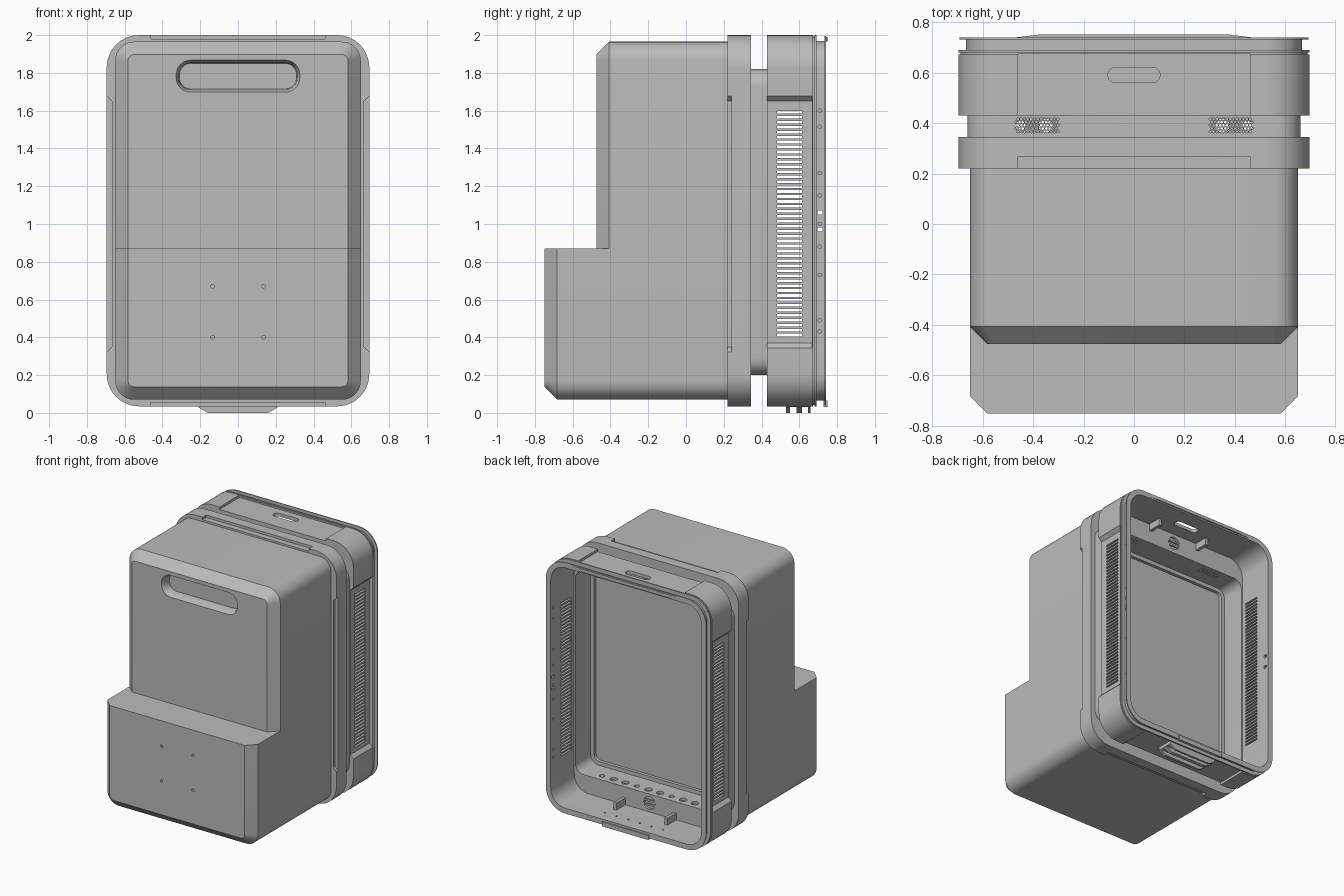
import bpy, bmesh, math
from mathutils import Vector, Matrix

if "Cube" in bpy.data.objects:
    bpy.data.objects.remove(bpy.data.objects["Cube"], do_unlink=True)

GREY = (0.5, 0.5, 0.5, 1)
mat = bpy.data.materials.new("casing grey")
mat.use_nodes = True
mat.diffuse_color = GREY
mat.node_tree.nodes["Principled BSDF"].inputs["Base Color"].default_value = GREY


def finish(bm, name):
    bmesh.ops.recalc_face_normals(bm, faces=bm.faces)
    me = bpy.data.meshes.new(name)
    bm.to_mesh(me)
    bm.free()
    me.materials.append(mat)
    ob = bpy.data.objects.new(name, me)
    bpy.context.collection.objects.link(ob)
    return ob


def section(y, hw, z0, z1, r, steps=8):
    """Rounded rectangle in the plane at depth y."""
    pts = []
    corners = ((hw - r, z1 - r), (r - hw, z1 - r), (r - hw, z0 + r), (hw - r, z0 + r))
    for k, (cx, cz) in enumerate(corners):
        for i in range(steps + 1):
            a = math.pi / 2 * (k + i / steps)
            pts.append(Vector((cx + r * math.cos(a), y, cz + r * math.sin(a))))
    return pts


def loft(bm, sections, closed=False):
    """Skin the sections; closed joins last to first, otherwise ends are capped."""
    rings = [[bm.verts.new(p) for p in s] for s in sections]
    pairs = list(zip(rings, rings[1:]))
    if closed:
        pairs.append((rings[-1], rings[0]))
    for a, b in pairs:
        n = len(a)
        for i in range(n):
            j = (i + 1) % n
            bm.faces.new((a[i], a[j], b[j], b[i]))
    if not closed:
        bm.faces.new(rings[0])
        bm.faces.new(rings[-1])


def box(bm, x0, x1, y0, y1, z0, z1):
    m = Matrix.Translation(((x0 + x1) / 2, (y0 + y1) / 2, (z0 + z1) / 2))
    m = m @ Matrix.Diagonal((x1 - x0, y1 - y0, z1 - z0, 1))
    bmesh.ops.create_cube(bm, size=1, matrix=m)


def rod(bm, loc, r, depth, axis, sides=16):
    rot = Vector((0, 0, 1)).rotation_difference(Vector(axis)).to_matrix().to_4x4()
    bmesh.ops.create_cone(bm, cap_ends=True, segments=sides, radius1=r, radius2=r,
                          depth=depth, matrix=Matrix.Translation(loc) @ rot)


def cut(ob, bm):
    """Subtract the cutter mesh from the object and discard the cutter."""
    cutter = finish(bm, "cutter")
    cutter.hide_render = True
    mod = ob.modifiers.new("cut", 'BOOLEAN')
    mod.operation, mod.solver, mod.object = 'DIFFERENCE', 'EXACT', cutter
    bpy.context.view_layer.objects.active = ob
    bpy.ops.object.modifier_apply(modifier="cut")
    bpy.data.objects.remove(cutter, do_unlink=True)


def side_recess(bm, y0, y1, z0, z1):
    """Pair of shallow side cutters with sloped ends."""
    for s in (-1, 1):
        prof = ((0.668, z0 + 0.03), (0.728, z0 - 0.03), (0.728, z1 + 0.03), (0.668, z1 - 0.03))
        loft(bm, [[Vector((s * x, y, z)) for x, z in prof] for y in (y0, y1)])


OUT = (0.695, 0.035, 2.0, 0.17)       # outer shell outline
OPEN = (0.64, 0.22, 1.80, 0.07)       # passage through the neck


def inset(d, outline=OUT):
    hw, z0, z1, r = outline
    return (hw - d, z0 + d, z1 - d, r - d)


# Front housing: upper block and deeper lower block, both with a chamfered face
BODY = (0.65, 0.07, 1.965, 0.10)
STEP = 0.87


def body_block(name, front, keep):
    bm = bmesh.new()
    loft(bm, [section(front, *inset(0.068, BODY)), section(front + 0.068, *BODY),
              section(0.22, *BODY)])
    res = bmesh.ops.bisect_plane(bm, geom=bm.verts[:] + bm.edges[:] + bm.faces[:],
                                 plane_co=(0, 0, STEP), plane_no=(0, 0, -keep), clear_outer=True)
    edges = [e for e in res["geom_cut"] if isinstance(e, bmesh.types.BMEdge)]
    bmesh.ops.contextual_create(bm, geom=edges)
    return finish(bm, name)


upper = body_block("upper_housing", -0.475, 1)
lower = body_block("lower_housing", -0.75, -1)

bm = bmesh.new()
loft(bm, [section(-0.5, 0.34, 1.685, 1.88, 0.09), section(-0.45, 0.315, 1.71, 1.855, 0.065),
          section(-0.40, 0.31, 1.715, 1.85, 0.06)])
cut(upper, bm)
bm = bmesh.new()
for x in (-0.135, 0.135):
    for z in (0.40, 0.67):
        rod(bm, (x, -0.75, z), 0.01, 0.06, (0, 1, 0))
cut(lower, bm)

# Front collar with shallow rebates along its four sides
bm = bmesh.new()
loft(bm, [section(0.22, *OUT), section(0.345, *OUT), section(0.345, *OPEN),
          section(0.26, *OPEN), section(0.26, *inset(0.03, OPEN)),
          section(0.22, *inset(0.03, OPEN))], closed=True)
collar = finish(bm, "front_collar")
bm = bmesh.new()
side_recess(bm, 0.2, 0.242, 0.32, 1.68)
for z in (2.03, 0.005):
    box(bm, -0.46, 0.46, 0.2, 0.265, z - 0.05, z + 0.05)
cut(collar, bm)

bm = bmesh.new()
loft(bm, [section(y, *inset(0.02, OPEN)) for y in (0.21, 0.235)])
finish(bm, "inner_panel")

# Neck with perforated pads on top and a row of sockets underneath
bm = bmesh.new()
NECK = inset(-0.02, OPEN)
loft(bm, [section(0.34, *NECK), section(0.435, *NECK), section(0.435, *OPEN),
          section(0.34, *OPEN)], closed=True)
neck = finish(bm, "neck")
bm = bmesh.new()
for s in (-1, 1):
    for row in range(5):
        for i in range(13):
            x = 0.302 + 0.0132 * i + 0.0066 * (row % 2)
            rod(bm, (s * x, 0.366 + 0.0125 * row, 1.81), 0.0052, 0.08, (0, 0, 1), 6)
for i in range(10):
    rod(bm, (-0.45 + 0.1 * i, 0.39, 0.21), 0.028 if i % 3 else 0.02, 0.08, (0, 0, 1))
cut(neck, bm)

# Rear shell, open at the back, with a double-flanged rim
bm = bmesh.new()
RIM = inset(0.03)
CAVITY = inset(0.046)
loft(bm, [section(0.43, *OUT), section(0.672, *OUT), section(0.672, *inset(0.008)),
          section(0.68, *inset(0.008)), section(0.68, *OUT), section(0.69, *OUT),
          section(0.69, *RIM), section(0.732, *RIM), section(0.732, *inset(0.004)),
          section(0.74, *inset(0.004)), section(0.74, *CAVITY), section(0.45, *CAVITY),
          section(0.45, *OPEN), section(0.43, *OPEN)], closed=True)
shell = finish(bm, "rear_shell")

bm = bmesh.new()
side_recess(bm, 0.4, 0.668, 0.34, 1.68)
for z in (2.03, 0.005):
    box(bm, -0.46, 0.46, 0.4, 0.674, z - 0.05, z + 0.05)
cut(shell, bm)

bm = bmesh.new()
for i in range(46):                                   # side vents
    z = 0.405 + 0.0262 * i
    box(bm, -0.8, 0.8, 0.483, 0.615, z, z + 0.014)
for z in (0.97, 1.06):                                # rim ports
    box(bm, -0.8, 0.8, 0.695, 0.722, z - 0.011, z + 0.011)
for z in (0.43, 0.49, 0.73, 0.88, 1.0, 1.15, 1.27, 1.515, 1.6):
    rod(bm, (0.66, 0.708, z), 0.009, 0.1, (1, 0, 0), 10)
for z in (0.15, 1.88):                                # round wall vents
    rod(bm, (0, 0.44, z), 0.05, 0.06, (0, 1, 0), 24)
for i in range(6):                                    # floor screw holes
    rod(bm, (-0.25 + 0.1 * i, 0.64, 0.06), 0.008, 0.1, (0, 0, 1), 10)
cut(shell, bm)

# Carry slot through the top
bm = bmesh.new()
slot = section(0, 0.103, -0.03, 0.03, 0.029)
loft(bm, [[Vector((p.x, 0.59 + p.z, z)) for p in slot] for z in (1.9, 2.1)])
cut(shell, bm)

# Slats across the round vents and mounting tabs inside the shell
bm = bmesh.new()
for z in (0.15, 1.88):
    for dz in (-0.016, 0.016):
        box(bm, -0.05, 0.05, 0.433, 0.447, z + dz - 0.007, z + dz + 0.007)
finish(bm, "vent_slats")
bm = bmesh.new()
for x in (-0.22, 0.22):
    for z0, z1 in ((0.078, 0.135), (1.90, 1.957)):
        box(bm, x - 0.012, x + 0.012, 0.448, 0.56, z0, z1)
finish(bm, "mounting_tabs")

# Bottom latch: tapered ribs under the shell with a rear lip
bm = bmesh.new()
for y0, y1 in ((0.53, 0.55), (0.585, 0.615), (0.645, 0.66)):
    prof = ((-0.21, 0.06), (-0.21, 0.03), (-0.16, 0), (0.16, 0), (0.21, 0.03), (0.21, 0.06))
    loft(bm, [[Vector((x, y, z)) for x, z in prof] for y in (y0, y1)])
box(bm, -0.21, 0.21, 0.53, 0.66, 0.03, 0.06)
box(bm, -0.2, 0.2, 0.728, 0.75, 0.03, 0.065)
finish(bm, "bottom_latch")

# Slim cover strip on the upper rim
bm = bmesh.new()
prof = ((-0.48, 0.738), (-0.38, 0.75), (0.38, 0.75), (0.48, 0.738))
loft(bm, [[Vector((x, y, z)) for x, y in prof] for z in (1.965, 1.99)])
finish(bm, "rim_strip")

# Smooth the rounded corners, keep hard edges
bpy.ops.object.select_all(action='DESELECT')
for ob in bpy.context.collection.objects:
    if ob.type == 'MESH' and ob.data.materials and ob.data.materials[0] == mat:
        ob.select_set(True)
        bpy.context.view_layer.objects.active = ob
bpy.ops.object.shade_smooth_by_angle(angle=math.radians(30))
